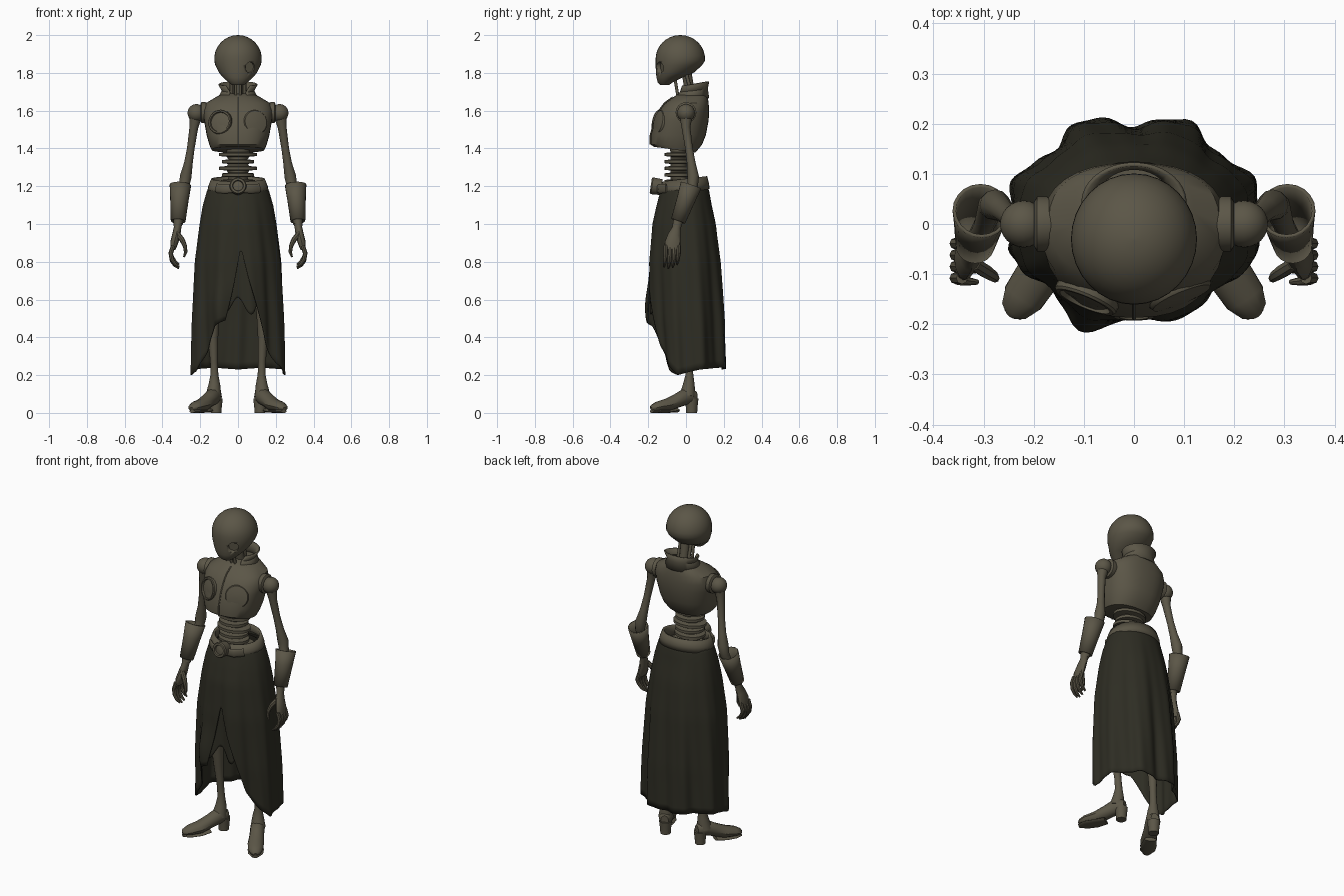
import bpy, bmesh, math
from mathutils import Vector

cube = bpy.data.objects.get("Cube")
if cube:
    bpy.data.objects.remove(cube, do_unlink=True)


def material(name, colour):
    m = bpy.data.materials.new(name)
    m.use_nodes = True
    m.diffuse_color = (*colour, 1)
    m.node_tree.nodes["Principled BSDF"].inputs["Base Color"].default_value = (*colour, 1)
    return m


METAL = material("dull bronze metal", (0.105, 0.093, 0.063))
CLOTH = material("dark olive cloth", (0.027, 0.026, 0.017))


def skin(name, rings, mat=METAL, closed=True, caps=True, mirror=False, thick=0, angle=35):
    """Bridge equal-sized rings of points into one surface."""
    bm = bmesh.new()
    rows = [[bm.verts.new(p) for p in ring] for ring in rings]
    n = len(rows[0])
    for a, b in zip(rows, rows[1:]):
        for i in range(n if closed else n - 1):
            j = (i + 1) % n
            bm.faces.new((a[i], a[j], b[j], b[i]))
    if caps:
        bm.faces.new(rows[0])
        bm.faces.new(rows[-1])
    bmesh.ops.recalc_face_normals(bm, faces=bm.faces)
    mesh = bpy.data.meshes.new(name)
    bm.to_mesh(mesh)
    bm.free()
    mesh.materials.append(mat)
    ob = bpy.data.objects.new(name, mesh)
    bpy.context.collection.objects.link(ob)
    bpy.ops.object.select_all(action="DESELECT")
    ob.select_set(True)
    bpy.context.view_layer.objects.active = ob
    bpy.ops.object.shade_smooth_by_angle(angle=math.radians(angle))
    if thick:
        mod = ob.modifiers.new("thickness", "SOLIDIFY")
        mod.thickness = thick
    if mirror:
        ob.modifiers.new("mirror", "MIRROR")
    return ob


def oval(z, w, front, back, tilt=0, power=2, gap=0, n=32):
    """Horizontal oval ring; gap opens it around the front, in degrees."""
    mid, half, pts = (front + back) / 2, (back - front) / 2, []
    for i in range(n):
        a = math.radians(-90 + gap + (360 - 2 * gap) * i / (n - 1 if gap else n))
        c, s = math.cos(a), math.sin(a)
        x = w * math.copysign(abs(c) ** (2 / power), c)
        y = mid + half * math.copysign(abs(s) ** (2 / power), s)
        pts.append((x, y, z - tilt * y))
    return pts


def tube(name, path, ref=(0, 1, 0), n=12, **kw):
    """Sweep ellipses along a path of (x, y, z, radius[, second radius])."""
    pts, rings = [Vector(p[:3]) for p in path], []
    for i, p in enumerate(path):
        t = pts[min(i + 1, len(pts) - 1)] - pts[max(i - 1, 0)]
        u = t.cross(Vector(ref)).normalized()
        v = u.cross(t).normalized()
        rings.append([pts[i] + u * p[3] * math.cos(k * math.tau / n)
                      + v * p[-1] * math.sin(k * math.tau / n) for k in range(n)])
    return skin(name, rings, **kw)


def lathe(name, origin, axis, profile, n=24, **kw):
    """Turn a profile of (radius, height) about an axis."""
    q = Vector(axis).to_track_quat("Z", "Y")
    rings = [[Vector(origin) + q @ Vector((r * math.cos(k * math.tau / n),
              r * math.sin(k * math.tau / n), h)) for k in range(n)] for r, h in profile]
    return skin(name, rings, **kw)


def ball(r, n=12):
    return [(max(r * math.sin(math.pi * i / n), 0.001), -r * math.cos(math.pi * i / n))
            for i in range(n + 1)]


def lerp(table, x):
    """Interpolate rows sorted by rising first value."""
    for a, b in zip(table, table[1:]):
        if x <= b[0]:
            f = max(0, (x - a[0]) / (b[0] - a[0]))
            return [p + (q - p) * f for p, q in zip(a[1:], b[1:])]
    return list(table[-1][1:])


# Head: round skull running down into a narrow chin, one hollow eye
jaw = [(1.735, .032, -.135, -.09), (1.75, .05, -.15, -.07), (1.775, .078, -.156, -.02),
       (1.8, .1, -.159, .04), (1.84, .12, -.161, .085)]
head_rings = [oval(*row) for row in jaw]
for i in range(9):
    a = math.radians(-4 + 93 * i / 8)
    r = .126 * math.cos(a)
    head_rings.append(oval(1.874 + .126 * math.sin(a), r, -.03 - r * 1.04, -.03 + r * 1.04))
head = skin("head", head_rings)
cutter = lathe("eye_cutter", (.068, -.145, 1.828), (.5, -1, -.1),
               [(.028, -.025), (.036, .06)], n=16)
cutter.hide_render = True
hole = head.modifiers.new("eye_hole", "BOOLEAN")
hole.operation, hole.object = "DIFFERENCE", cutter
bpy.context.view_layer.objects.active = head
bpy.ops.object.modifier_apply(modifier=hole.name)
bpy.data.objects.remove(cutter, do_unlink=True)

# Neck column and rods
tube("neck", [(0, .03, 1.64, .026), (0, 0, 1.82, .026)])
tube("neck_rod", [(.035, .04, 1.65, .009), (.035, 0, 1.8, .009)], mirror=True)
tube("throat_rod", [(.012, -.04, 1.66, .008), (.012, -.06, 1.78, .008)], mirror=True)

# Torso shell, collar and centre seam
shell = [(1.385, .14, -.17, .05), (1.42, .152, -.187, .085), (1.47, .166, -.187, .105),
         (1.55, .18, -.165, .12), (1.6, .185, -.142, .122), (1.64, .17, -.112, .12),
         (1.67, .12, -.07, .115), (1.69, .08, -.04, .11)]
skin("torso", [oval(*row, tilt=.14 if i == 0 else 0, power=2.4) for i, row in enumerate(shell)])
skin("collar", [oval(1.665, .1, -.06, .115, gap=28), oval(1.7, .078, -.035, .108, -.15, gap=30),
                oval(1.735, .098, -.03, .115, -.18, gap=38)],
     closed=False, caps=False, thick=.008)
tube("chest_seam", [(0, f, z, .005) for z, w, f, b in shell[1:-1]], ref=(1, 0, 0), n=6)

# Chest plates: a rimmed ring on the right, a low disc on the left
lathe("right_chest_ring", (-.095, -.148, 1.54), (-.42, -1, .22),
      [(.066, -.04), (.066, .004), (.062, .009), (.054, .009), (.051, 0), (.03, .004), (.001, .005)])
lathe("left_chest_disc", (.095, -.148, 1.54), (.42, -1, .22),
      [(.066, -.04), (.066, -.006), (.062, 0), (.035, .005), (.001, .006)])

# Ribbed waist
ribs = [oval(1.15, .06, -.09, .02)]
for z, w in ((1.225, .09), (1.26, .085), (1.295, .1), (1.33, .085), (1.368, .1)):
    for dz, k in ((-.012, .6), (-.008, 1), (.008, 1), (.012, .6)):
        ribs.append(oval(z + dz, w * k, -.035 - .078 * k, -.035 + .07 * k))
ribs.append(oval(1.42, .06, -.09, .02))
skin("waist_ribs", ribs)

# Pelvis, belt and buckle
skin("pelvis", [oval(1.0, .1, -.09, .07), oval(1.1, .14, -.11, .09), oval(1.18, .12, -.1, .08)])
skin("belt", [oval(1.17, .163, -.137, .125, -.12), oval(1.2, .158, -.137, .122, -.12),
              oval(1.24, .142, -.125, .112, -.12)], caps=False, thick=.014)
tube("belt_strap", [(-.115, -.105, 1.19, .006, .024), (-.07, -.14, 1.185, .008, .024),
                    (0, -.155, 1.19, .008, .022), (.07, -.14, 1.185, .008, .024),
                    (.115, -.105, 1.19, .006, .024)], ref=(0, 0, 1))
lathe("belt_buckle", (0, -.15, 1.198), (0, -1, .15),
      [(.042, -.02), (.045, .03), (.04, .037), (.029, .037), (.026, .026), (.001, .03)])

# Shoulders, arms and open forearm cuffs
lathe("shoulder_disc", (.175, 0, 1.59), (1, 0, 0), [(.05, -.02), (.055, 0), (.055, .018), (.045, .024)],
      mirror=True)
lathe("shoulder_ball", (.22, 0, 1.588), (1, 0, 0), ball(.047), mirror=True)
tube("arm", [(.225, 0, 1.57, .034), (.234, 0, 1.51, .023), (.25, .016, 1.4, .02),
             (.263, .028, 1.32, .023), (.277, .038, 1.25, .031), (.285, .036, 1.2, .027),
             (.298, 0, 1.12, .021), (.316, -.045, 1.0, .024)], mirror=True)
tube("forearm_cuff", [(.305, .026, 1.205, .057), (.31, 0, 1.13, .049), (.317, -.042, 1.015, .039)],
     n=20, caps=False, thick=.007, mirror=True)

# Hands with curled fingers
tube("palm", [(.316, -.04, 1.03, .026), (.32, -.05, .98, .02, .023), (.327, -.062, .94, .022, .034),
              (.338, -.07, .9, .021, .042), (.345, -.072, .865, .014, .04)], mirror=True)
for i, finger in enumerate(("index", "middle", "ring", "little")):
    y, drop = -.108 + .023 * i, (.008, 0, .006, .02)[i]
    tube(finger + "_finger", [(.343, y, .885, .012), (.356, y, .845, .012),
                              (.35, y - .003, .805 + drop, .011), (.333, y - .006, .78 + drop, .009),
                              (.312, y - .008, .765 + drop, .005)], n=8, mirror=True)
tube("thumb", [(.318, -.08, .945, .014), (.295, -.095, .915, .014), (.28, -.105, .88, .011),
               (.277, -.108, .85, .009), (.286, -.108, .825, .005)], n=8, mirror=True)

# Legs, shoes, soles and heels
tube("leg", [(.1, 0, 1.1, .05), (.125, -.02, .7, .045), (.132, -.012, .52, .034),
             (.132, 0, .4, .027), (.127, .012, .27, .02), (.125, .018, .2, .021),
             (.125, .015, .15, .031), (.13, .008, .09, .042)], mirror=True)
tube("shoe", [(.108, .052, .085, .022, .03), (.116, .036, .085, .034, .04), (.132, 0, .088, .04, .045),
              (.158, -.045, .066, .04, .038), (.19, -.1, .042, .045, .034),
              (.222, -.148, .034, .041, .027), (.24, -.174, .026, .028, .018),
              (.246, -.183, .022, .01, .008)], ref=(0, 0, 1), mirror=True)
tube("sole", [(.16, -.05, .014, .034, .012), (.19, -.1, .008, .045, .008), (.222, -.148, .008, .042, .008),
              (.243, -.182, .008, .018, .008)], ref=(0, 0, 1), mirror=True)
lathe("heel", (.117, .03, 0), (0, 0, 1), [(.029, 0), (.031, .03), (.036, .075)], mirror=True)

# Skirt: folded cloth with a ragged hem, parted at the front
outline = [(.2, .252, -.165, .212), (.5, .246, -.192, .205), (.8, .232, -.196, .185),
           (1.0, .205, -.18, .16), (1.1, .187, -.157, .137), (1.19, .16, -.132, .12),
           (1.21, .148, -.122, .112)]
hem = [(-180, .23), (-150, .24), (-110, .23), (-75, .2), (-60, .22), (-45, .32), (-28, .46),
       (-14, .49), (-8, .62), (4, .88), (14, .7), (24, .56), (38, .36), (55, .26), (75, .2),
       (110, .23), (150, .24), (180, .23)]


def cloth(name, start, end, cols, top, hem_at, scale=1, rows=26):
    grid = []
    for r in range(rows + 1):
        line = []
        for c in range(cols + (start > -180)):
            phi = start + (end - start) * c / cols
            a = math.radians(phi)
            z = top + (hem_at(phi) - top) * r / rows
            w, front, back = lerp(outline, z)
            depth = min(1, (1.21 - z) / .8)
            fold = depth * (.07 * math.cos(8 * a + math.pi) + .02 * math.sin(19 * a + 4 * z))
            flap = .13 * math.exp(-((phi + 20) / 14) ** 2 - ((z - .56) / .13) ** 2)
            k = scale * (1 + fold * (.45 + .55 * abs(math.cos(a))) + flap)
            y = -math.cos(a) * (-front if math.cos(a) > 0 else back)
            line.append((w * math.sin(a) * k, y * k, z))
        grid.append(line)
    return skin(name, grid, CLOTH, closed=start <= -180, caps=False, thick=.006, angle=50)


cloth("skirt", -180, 180, 128, 1.21, lambda p: lerp(hem, p)[0])
cloth("inner_drape", -32, 36, 32, 1.0, lambda p: .56 + .05 * math.cos(p / 6) + p * p / 30000, .88)
